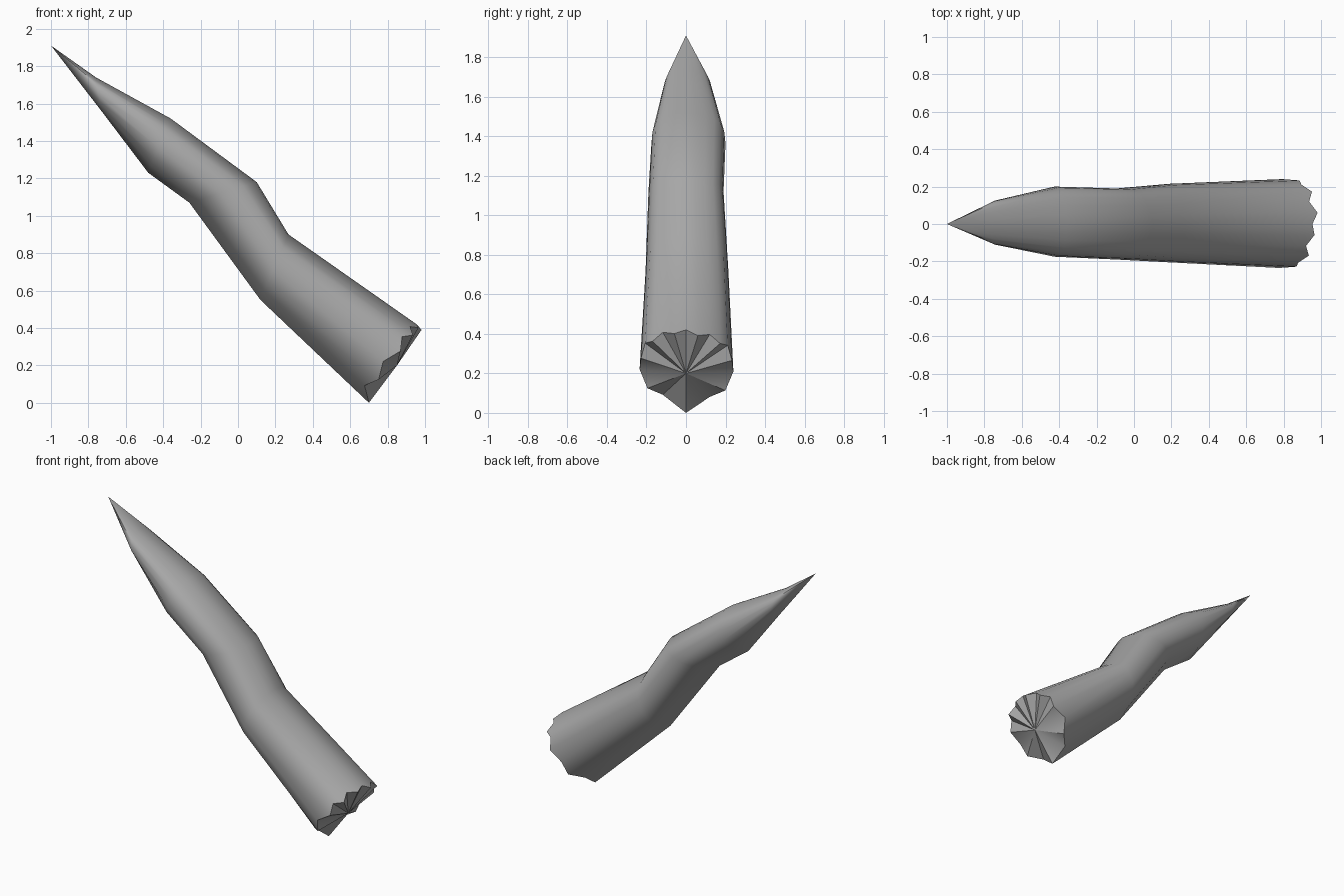
import bpy, bmesh
from mathutils import Vector

cube = bpy.data.objects.get("Cube")
if cube:
    bpy.data.objects.remove(cube)

grey = bpy.data.materials.new("stone grey")
grey.use_nodes = True
grey.diffuse_color = (0.4, 0.4, 0.4, 1)
grey.node_tree.nodes["Principled BSDF"].inputs["Base Color"].default_value = grey.diffuse_color

# Half cross-section from keel to crest: (side, height), both as fractions
half = [(0, 0), (.5, .13), (.83, .27), (1, .46), (.97, .66),
        (.88, .8), (.72, .88), (.5, .94), (.25, .98), (0, 1)]
section = half + [(-s, t) for s, t in half[-2:0:-1]]

# Rings along the bent spike: keel (x, z), crest (x, z), width to back and front
rings = [
    ((.70, 0), (1.0, .39), .24, .235),
    ((.12, .55), (.27, .90), .215, .205),
    ((-.26, 1.07), (.10, 1.18), .19, .19),
    ((-.48, 1.23), (-.36, 1.52), .20, .175),
    ((-.73, 1.56), (-.76, 1.74), .125, .11),
]
tip = (-1, 0, 1.91)
retreat = Vector((-.83, 0, .55))

bm = bmesh.new()
loops = []
for r, (keel, crest, back, front) in enumerate(rings):
    loop = []
    for i, (s, t) in enumerate(section):
        p = Vector((keel[0] + (crest[0] - keel[0]) * t,
                    s * (back if s > 0 else front),
                    keel[1] + (crest[1] - keel[1]) * t))
        # Jagged broken edge at the thick end
        if r == 0 and i > 0:
            p += retreat * ((.055 if i % 2 else .015) + (.02 if s < 0 else 0))
        loop.append(bm.verts.new(p))
    loops.append(loop)

# Sides, pointed tip and broken end cap
n = len(section)
point = bm.verts.new(tip)
core = bm.verts.new((.85, 0, .2))
for i in range(n):
    j = (i + 1) % n
    for a, b in zip(loops, loops[1:]):
        bm.faces.new((a[i], a[j], b[j], b[i]))
    bm.faces.new((loops[-1][i], loops[-1][j], point))
    bm.faces.new((loops[0][j], loops[0][i], core))
bmesh.ops.recalc_face_normals(bm, faces=bm.faces)

mesh = bpy.data.meshes.new("bent_spike")
bm.to_mesh(mesh)
bm.free()
mesh.materials.append(grey)
spike = bpy.data.objects.new("bent_spike", mesh)
bpy.context.collection.objects.link(spike)

bpy.ops.object.select_all(action='DESELECT')
spike.select_set(True)
bpy.context.view_layer.objects.active = spike
bpy.ops.object.shade_smooth_by_angle(angle=0.7)
